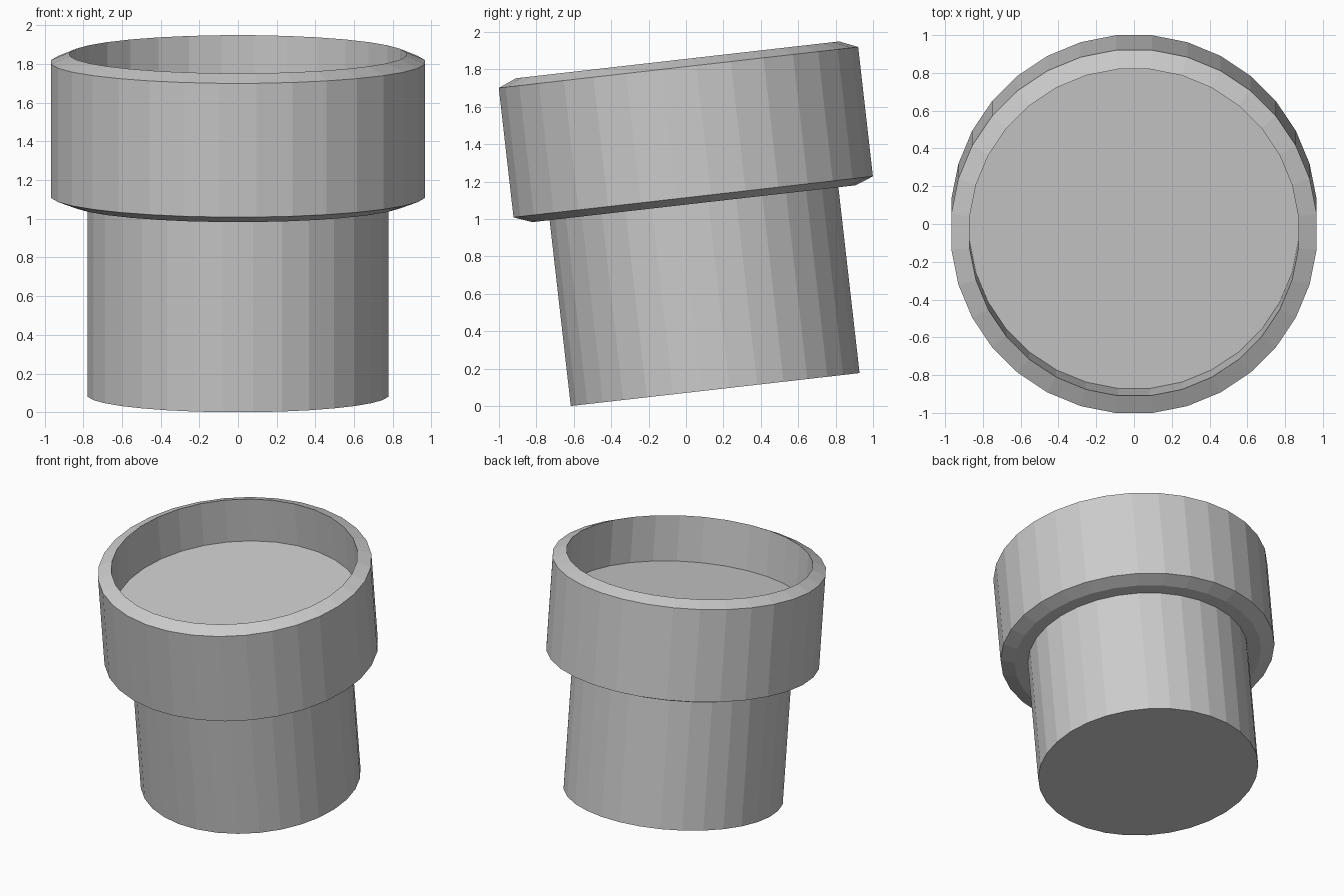
import bpy
import bmesh
import math
from mathutils import Matrix

SIDES = 32
TILT = math.radians(6.5)

cube = bpy.data.objects.get("Cube")
if cube:
    bpy.data.objects.remove(cube, do_unlink=True)

grey = bpy.data.materials.new("plain grey")
grey.use_nodes = True
colour = (0.6, 0.6, 0.6, 1)
grey.diffuse_color = colour
grey.node_tree.nodes["Principled BSDF"].inputs["Base Color"].default_value = colour


def lathe(name, profile):
    """Turn (flat radius, height) points into a closed faceted solid."""
    bm = bmesh.new()
    rings = []
    for radius, height in profile:
        corner = radius / math.cos(math.pi / SIDES)
        angles = [(i + 0.5) * math.tau / SIDES for i in range(SIDES)]
        rings.append([bm.verts.new((corner * math.cos(a), corner * math.sin(a), height))
                      for a in angles])
    for low, high in zip(rings, rings[1:]):
        for i in range(SIDES):
            j = (i + 1) % SIDES
            bm.faces.new((low[i], low[j], high[j], high[i]))
    bm.faces.new(rings[0][::-1])
    bm.faces.new(rings[-1])
    # Lean the whole part towards the front, standing on its front edge
    lift = profile[0][0] * math.sin(TILT)
    bm.transform(Matrix.Translation((0, 0.156, lift)) @ Matrix.Rotation(TILT, 4, "X"))
    mesh = bpy.data.meshes.new(name)
    bm.to_mesh(mesh)
    bm.free()
    mesh.materials.append(grey)
    obj = bpy.data.objects.new(name, mesh)
    bpy.context.collection.objects.link(obj)
    return obj


# Stem, chamfered collar and round recess in one turned profile
lathe("stepped_cup", [
    (0.777, 0),      # stem foot
    (0.777, 1.0),    # stem top
    (0.87, 1.0),     # collar underside
    (0.967, 1.037),  # lower chamfer
    (0.967, 1.733),  # collar wall
    (0.87, 1.774),   # sloped rim
    (0.87, 1.43),    # recess floor
])
